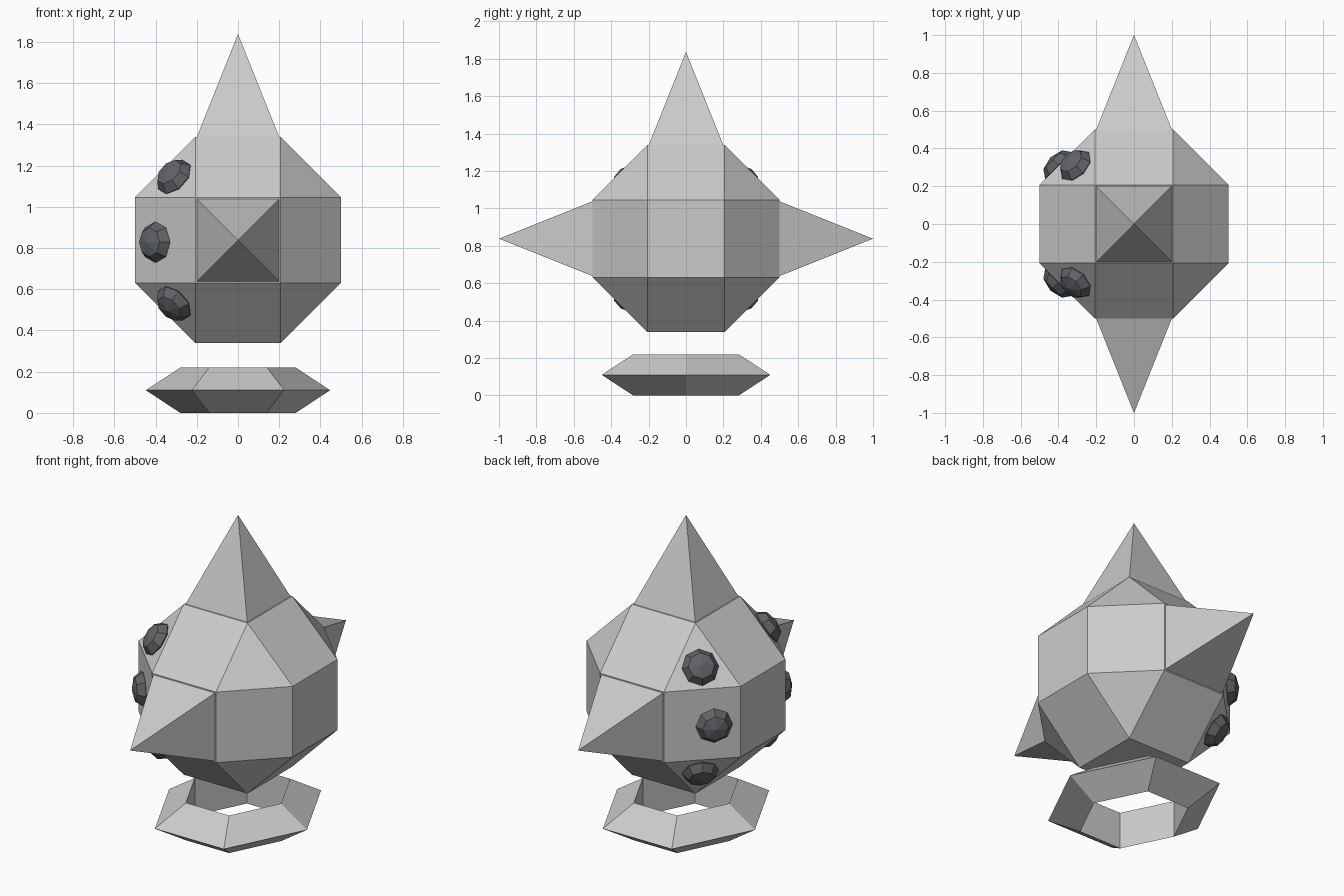
import bpy, bmesh, math
from itertools import permutations, product
from mathutils import Vector, Matrix

if "Cube" in bpy.data.objects:
    bpy.data.objects.remove(bpy.data.objects["Cube"])

CZ = 0.838            # body centre height
IN = 0.207            # half width of each square face


def finish(name, bm, mat=None):
    bmesh.ops.recalc_face_normals(bm, faces=bm.faces)
    me = bpy.data.meshes.new(name)
    bm.to_mesh(me)
    bm.free()
    ob = bpy.data.objects.new(name, me)
    bpy.context.collection.objects.link(ob)
    if mat:
        me.materials.append(mat)
    return ob


# body: rhombicuboctahedron from the hull of permuted corners
bm = bmesh.new()
corners = {(sx * p[0], sy * p[1], sz * p[2])
           for p in set(permutations((0.5, IN, IN)))
           for sx, sy, sz in product((-1, 1), repeat=3)}
for c in sorted(corners):
    bm.verts.new(Vector(c) + Vector((0, 0, CZ)))
hull = bmesh.ops.convex_hull(bm, input=bm.verts)
bmesh.ops.dissolve_limit(bm, angle_limit=math.radians(2), verts=bm.verts, edges=bm.edges)
finish("faceted_body", bm)

# spikes: square pyramids on the top, front and back faces
for name, d in (("top_spike", (0, 0, 1)), ("front_spike", (0, -1, 0)), ("back_spike", (0, 1, 0))):
    d = Vector(d)
    bm = bmesh.new()
    bmesh.ops.create_cone(bm, cap_ends=True, segments=4, radius1=0.2 * math.sqrt(2),
                          radius2=0, depth=0.5,
                          matrix=Matrix.Translation((0, 0, 0.75)) @ Matrix.Rotation(math.pi / 4, 4, 'Z'))
    bmesh.ops.remove_doubles(bm, verts=bm.verts, dist=1e-5)
    rot = d.to_track_quat('Z', 'Y').to_matrix().to_4x4()
    bm.transform(Matrix.Translation((0, 0, CZ)) @ rot)
    finish(name, bm)

# studs: flattened low-poly spheres on the left side, front and back
dark = bpy.data.materials.new("dark_grey")
dark.diffuse_color = (0.12, 0.125, 0.135, 1)
dark.use_nodes = True
dark.node_tree.nodes["Principled BSDF"].inputs["Base Color"].default_value = dark.diffuse_color
for side, sy in (("front", -1), ("back", 1)):
    for level, x, y, z, nz in (("upper", 0.31, 0.31, 0.307, 1),
                               ("middle", 0.40, 0.31, -0.01, 0),
                               ("lower", 0.31, 0.31, -0.307, -1)):
        bm = bmesh.new()
        bmesh.ops.create_uvsphere(bm, u_segments=8, v_segments=4, radius=0.1)
        rot = Vector((-1, sy, nz)).to_track_quat('Z', 'Y').to_matrix().to_4x4()
        bm.transform(Matrix.Translation((-x, sy * y, CZ + z)) @ rot @ Matrix.Diagonal((1, 1, 0.6, 1)))
        finish(f"{side}_{level}_stud", bm, dark)

# base ring: six-sided, triangular profile pointing outwards, longer in y
bm = bmesh.new()
profile = ((0.28, 0.0), (0.447, 0.11), (0.28, 0.22))
rings = []
for i in range(6):
    a = i * math.pi / 3
    rings.append([bm.verts.new((r * math.cos(a), 1.165 * r * math.sin(a), z)) for r, z in profile])
for i in range(6):
    a, b = rings[i], rings[(i + 1) % 6]
    for j in range(3):
        k = (j + 1) % 3
        bm.faces.new((a[j], b[j], b[k], a[k]))
finish("base_ring", bm)
